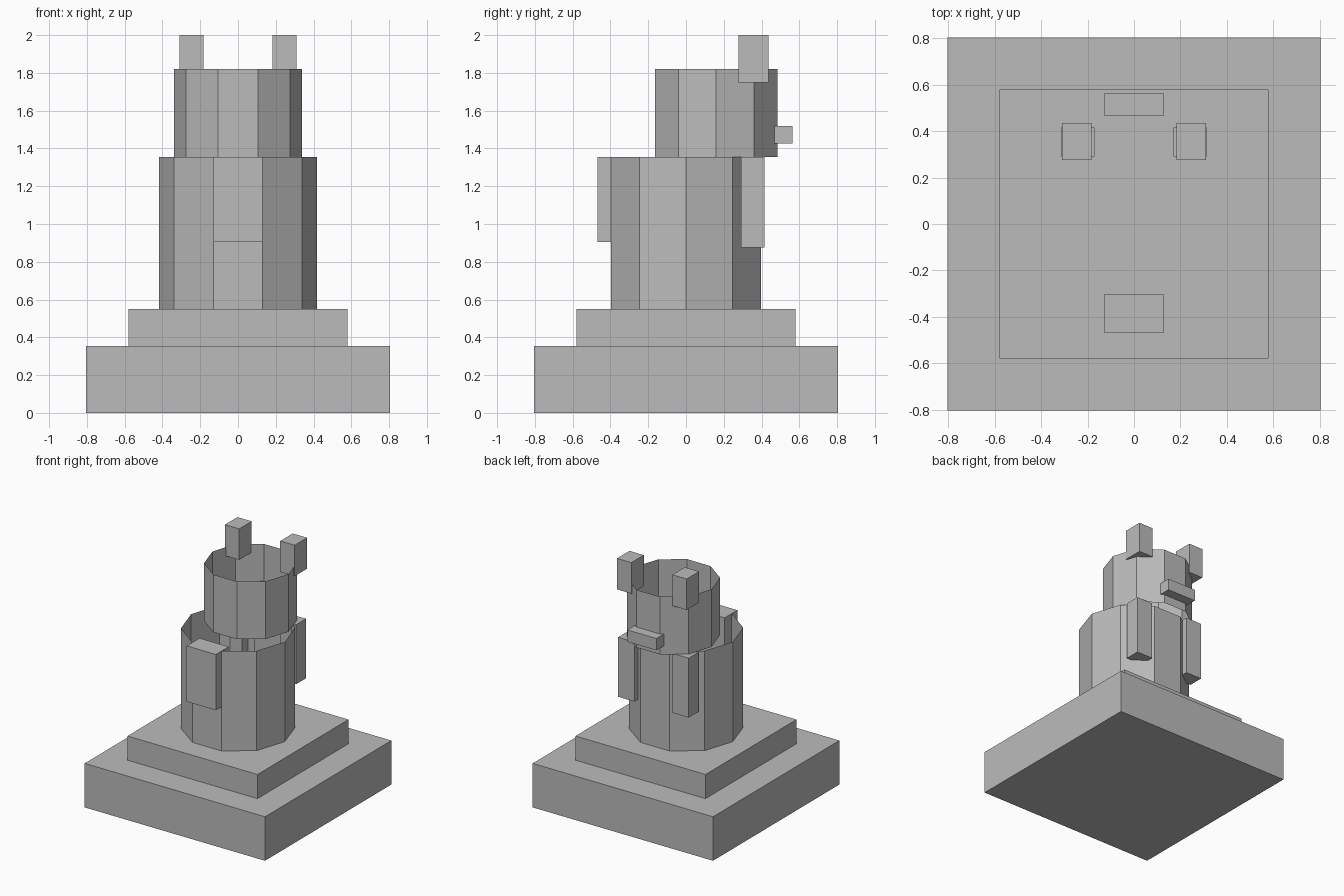
import bpy, bmesh, math

if "Cube" in bpy.data.objects:
    bpy.data.objects.remove(bpy.data.objects["Cube"])

grey = bpy.data.materials.new("plain grey")
grey.diffuse_color = (0.5, 0.5, 0.5, 1.0)
grey.use_nodes = True
grey.node_tree.nodes["Principled BSDF"].inputs["Base Color"].default_value = grey.diffuse_color


def finish(name, bm):
    mesh = bpy.data.meshes.new(name)
    bmesh.ops.recalc_face_normals(bm, faces=bm.faces)
    bm.to_mesh(mesh)
    bm.free()
    mesh.materials.append(grey)
    obj = bpy.data.objects.new(name, mesh)
    bpy.context.collection.objects.link(obj)
    return obj


def box(name, x, y, z):
    """Box from (min, max) ranges on each axis."""
    bm = bmesh.new()
    bmesh.ops.create_cube(bm, size=1)
    for v in bm.verts:
        v.co = [(r[0] + r[1]) / 2 + c * (r[1] - r[0]) for c, r in zip(v.co, (x, y, z))]
    return finish(name, bm)


def open_tube(name, radius, y, z0, z1, sides=10):
    """Thin ten-sided wall without end caps."""
    bm = bmesh.new()
    rings = []
    for z in (z0, z1):
        rings.append([bm.verts.new((radius * math.cos(math.tau * i / sides),
                                    y + radius * math.sin(math.tau * i / sides), z))
                      for i in range(sides)])
    low, high = rings
    for i in range(sides):
        j = (i + 1) % sides
        bm.faces.new((low[i], low[j], high[j], high[i]))
    return finish(name, bm)


# Stepped plinth
box("plinth_base", (-0.805, 0.805), (-0.805, 0.805), (0, 0.355))
box("plinth_step", (-0.58, 0.58), (-0.58, 0.58), (0.355, 0.55))

# Open body and head walls
open_tube("body", 0.418, 0, 0.55, 1.355)
open_tube("head", 0.34, 0.16, 1.355, 1.82)

# Front panel and rear bar
box("front_panel", (-0.13, 0.13), (-0.468, -0.305), (0.905, 1.355))
box("rear_bar", (-0.13, 0.13), (0.468, 0.563), (1.425, 1.52))

# Paired ears and rear limbs
for side, s in (("left", -1), ("right", 1)):
    box("ear_" + side, sorted((s * 0.183, s * 0.311)), (0.277, 0.436), (1.75, 2.0))
    box("limb_" + side, sorted((s * 0.17, s * 0.315)), (0.292, 0.416), (0.875, 1.355))
